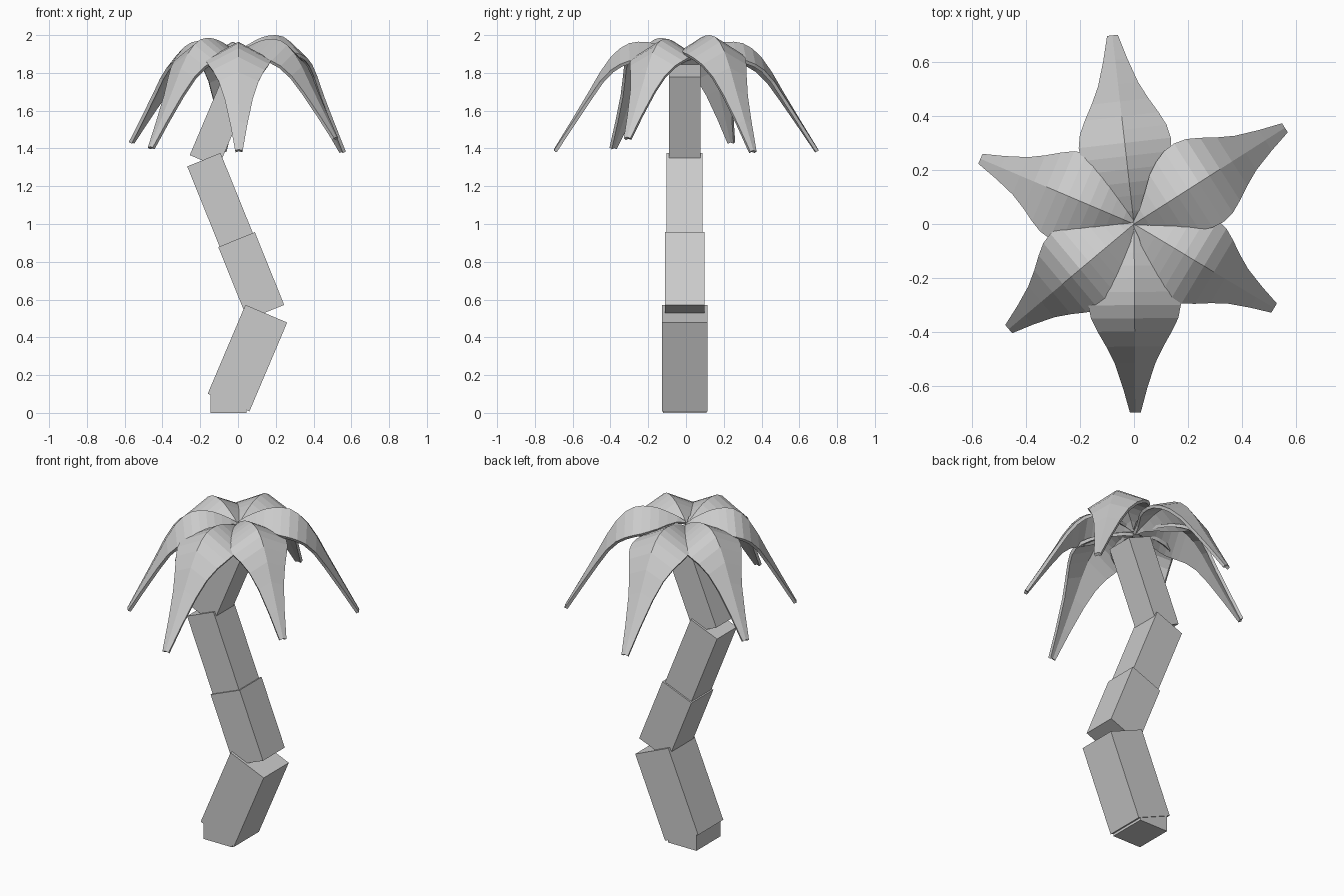
import bpy, bmesh, math
from mathutils import Vector

if "Cube" in bpy.data.objects:
    bpy.data.objects.remove(bpy.data.objects["Cube"])


def block(name, x, z, width, depth, length, tilt):
    """Square trunk block, tilted sideways about the y axis."""
    bpy.ops.mesh.primitive_cube_add(size=1, location=(x, -0.007, z),
                                    rotation=(0, math.radians(tilt), 0))
    ob = bpy.context.object
    ob.name = name
    ob.scale = (width, depth, length)
    return ob


# Trunk: foot and four tapering blocks in a zigzag
block("trunk_foot", -0.05, 0.05, 0.19, 0.23, 0.10, 0)
for i, (x, z, w, length, tilt) in enumerate([
        (0.05, 0.29, 0.24, 0.511, 23),
        (0.07, 0.725, 0.209, 0.415, -22),
        (-0.095, 1.128, 0.19, 0.458, -22),
        (-0.078, 1.572, 0.165, 0.52, 23)]):
    block(f"trunk_block_{i + 1}", x, z, w, w, length, tilt)

# Leaf profile: distance along leaf, drop below peak, half width, fold slope
PROFILE = [
    (0.00, 0.085, 0.008, 0.55), (0.07, 0.055, 0.035, 0.55),
    (0.15, 0.030, 0.080, 0.55), (0.22, 0.012, 0.122, 0.55),
    (0.29, 0.002, 0.150, 0.55), (0.36, 0.000, 0.168, 0.55),
    (0.43, 0.008, 0.172, 0.54), (0.50, 0.035, 0.162, 0.52),
    (0.57, 0.082, 0.138, 0.50), (0.65, 0.162, 0.106, 0.46),
    (0.74, 0.272, 0.075, 0.42), (0.87, 0.425, 0.045, 0.36),
    (1.00, 0.575, 0.020, 0.30)]


def leaf(name, tip, peak):
    """Arched leaf folded along its middle rib, from the crown to the tip."""
    tip = Vector(tip)
    flat = Vector((tip.x, tip.y, 0))
    side = Vector((-tip.y, tip.x, 0)).normalized()
    k = (peak - tip.z) / PROFILE[-1][1]
    bm = bmesh.new()
    rows = []
    for t, drop, w, fold in PROFILE:
        rib = flat * t + Vector((0, 0, peak - drop * k))
        rows.append([bm.verts.new(rib + side * w * s - Vector((0, 0, w * fold * abs(s))))
                     for s in (-1, 0, 1)])
    for a, b in zip(rows, rows[1:]):
        for j in (0, 1):
            bm.faces.new((a[j], b[j], b[j + 1], a[j + 1]))
    me = bpy.data.meshes.new(name)
    bm.to_mesh(me)
    bm.free()
    ob = bpy.data.objects.new(name, me)
    bpy.context.collection.objects.link(ob)
    mod = ob.modifiers.new("thickness", 'SOLIDIFY')
    mod.thickness = 0.018
    mod.offset = -1


# Crown of six leaves
for name, tip, peak in [
        ("leaf_back", (-0.08, 0.70, 1.395), 1.965),
        ("leaf_back_right", (0.56, 0.357, 1.39), 2.0),
        ("leaf_front_right", (0.52, -0.312, 1.46), 1.98),
        ("leaf_front", (0.005, -0.70, 1.395), 1.965),
        ("leaf_front_left", (-0.465, -0.39, 1.41), 1.985),
        ("leaf_back_left", (-0.57, 0.242, 1.44), 1.97)]:
    leaf(name, tip, peak)
